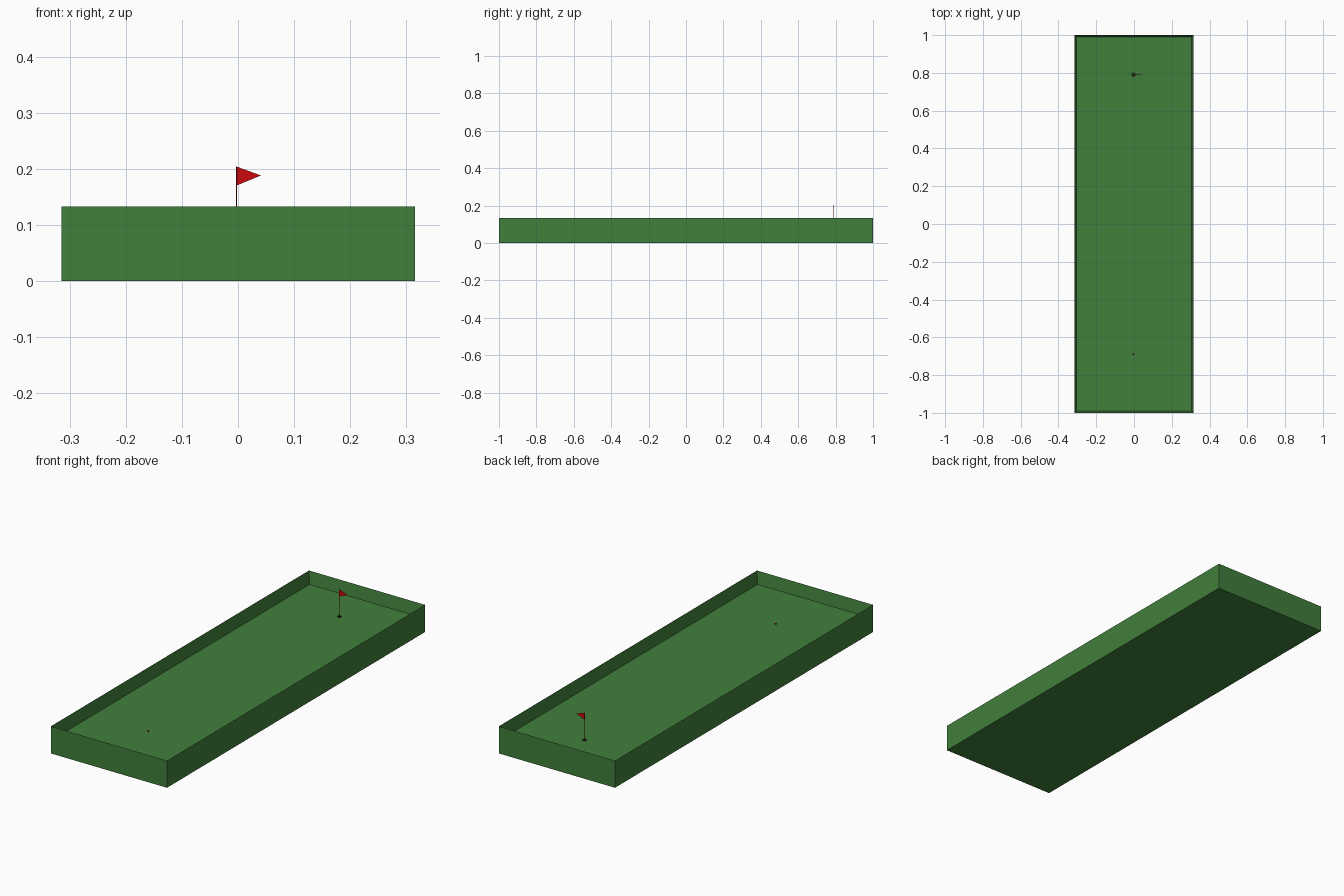
import bpy, bmesh
from mathutils import Matrix, Vector

if "Cube" in bpy.data.objects:
    bpy.data.objects.remove(bpy.data.objects["Cube"])

def mat(name, col):
    m = bpy.data.materials.new(name)
    m.diffuse_color = (*col, 1)
    m.use_nodes = True
    m.node_tree.nodes["Principled BSDF"].inputs["Base Color"].default_value = m.diffuse_color
    return m

green = mat("turf green", (0.053, 0.212, 0.045))
red = mat("flag red", (0.6, 0.003, 0.003))
dark = mat("cup dark", (0.02, 0.03, 0.02))

W, L, H, FLOOR, WALL = 0.315, 1.0, 0.133, 0.071, 0.0135
HX, HY = -0.003, 0.79
CUP_R, CUP_D = 0.01, 0.02

def finish(name, bm, *mats):
    bmesh.ops.recalc_face_normals(bm, faces=bm.faces)
    me = bpy.data.meshes.new(name)
    bm.to_mesh(me)
    bm.free()
    ob = bpy.data.objects.new(name, me)
    for m in mats:
        me.materials.append(m)
    bpy.context.collection.objects.link(ob)
    return ob

def cylinder(name, r, z0, z1, sides, m):
    bm = bmesh.new()
    bmesh.ops.create_cone(bm, cap_ends=True, segments=sides, radius1=r, radius2=r,
                          depth=z1 - z0,
                          matrix=Matrix.Translation((HX, HY, (z0 + z1) / 2)))
    return finish(name, bm, m)

# tray: solid box whose top is inset and sunk to the playing floor
bm = bmesh.new()
bmesh.ops.create_cube(bm, size=1, matrix=Matrix.Translation((0, 0, H / 2))
                      @ Matrix.Diagonal((2 * W, 2 * L, H, 1)))
top = max(bm.faces, key=lambda f: f.calc_center_median().z)
bmesh.ops.inset_region(bm, faces=[top], thickness=WALL)
for v in top.verts:
    v.co.z = FLOOR
tray = finish("tray", bm, green, dark)

# cup hole cut into the floor
cutter = cylinder("cup_cutter", CUP_R, FLOOR - CUP_D, FLOOR + 0.02, 16, dark)
cutter.hide_render = True
cutter.hide_set(True)
mod = tray.modifiers.new("cup", 'BOOLEAN')
mod.operation = 'DIFFERENCE'
mod.solver = 'EXACT'
mod.object = cutter
# bake the cut and drop the cutter
dg = bpy.context.evaluated_depsgraph_get()
cut = bpy.data.meshes.new_from_object(tray.evaluated_get(dg))
tray.modifiers.clear()
tray.data = cut
bpy.data.objects.remove(cutter)
for p in cut.polygons:
    c = p.center
    in_cup = (c - Vector((HX, HY, c.z))).length < CUP_R * 1.1 and 0.01 < c.z < FLOOR - 0.001
    p.material_index = 1 if in_cup else 0

# flag pole standing in the cup
cylinder("flag_pole", 0.001, FLOOR - CUP_D, 0.204, 8, red)

# triangular pennant
bm = bmesh.new()
rings = []
for y in (HY - 0.0005, HY + 0.0005):
    rings.append([bm.verts.new((x, y, z)) for x, z in
                  ((HX, 0.204), (HX, 0.17), (0.041, 0.188))])
a, b = rings
bm.faces.new(a)
bm.faces.new(b)
for i in range(3):
    j = (i + 1) % 3
    bm.faces.new((a[i], a[j], b[j], b[i]))
finish("pennant", bm, red)

# ball on the tee end
bm = bmesh.new()
bmesh.ops.create_uvsphere(bm, u_segments=16, v_segments=8, radius=0.004,
                          matrix=Matrix.Translation((HX, -0.69, FLOOR + 0.004)))
ball = finish("ball", bm, red)
for p in ball.data.polygons:
    p.use_smooth = True
